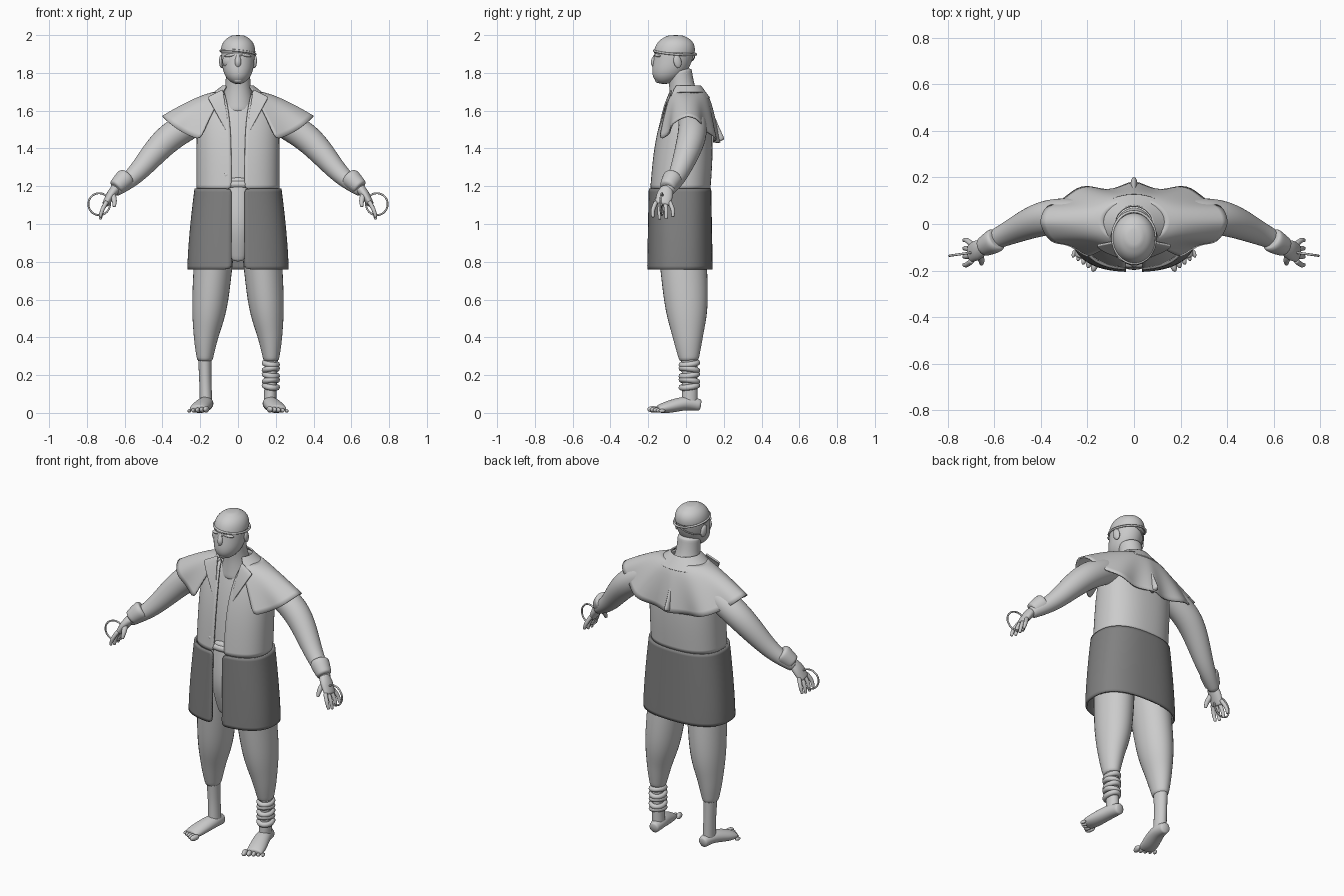
import bpy
import bmesh
from math import sin, cos, asin, pi, radians, copysign
from mathutils import Vector, Matrix, Euler

if "Cube" in bpy.data.objects:
    bpy.data.objects.remove(bpy.data.objects["Cube"], do_unlink=True)


def make_material(name, value):
    material = bpy.data.materials.new(name)
    material.use_nodes = True
    colour = (value, value, value, 1)
    material.diffuse_color = colour
    material.node_tree.nodes["Principled BSDF"].inputs["Base Color"].default_value = colour
    return material


LIGHT = make_material("light grey", 0.6)
DARK = make_material("dark grey", 0.22)


def finish(name, bm, material=LIGHT, mirror=False, thickness=0, levels=1):
    """Turn a bmesh into a smooth object with the usual modifiers."""
    bmesh.ops.recalc_face_normals(bm, faces=bm.faces)
    mesh = bpy.data.meshes.new(name)
    bm.to_mesh(mesh)
    bm.free()
    mesh.materials.append(material)
    mesh.shade_smooth()
    obj = bpy.data.objects.new(name, mesh)
    bpy.context.collection.objects.link(obj)
    if mirror:
        obj.modifiers.new("mirror", "MIRROR")
    subdivision = obj.modifiers.new("smooth", "SUBSURF")
    subdivision.levels = subdivision.render_levels = levels
    if thickness:
        solid = obj.modifiers.new("thickness", "SOLIDIFY")
        solid.thickness = thickness
        solid.offset = 0


def bridge(bm, rows, closed=False):
    """Join rows of vertices with quads."""
    for low, high in zip(rows, rows[1:]):
        count = len(low)
        for i in range(count if closed else count - 1):
            j = (i + 1) % count
            bm.faces.new((low[i], low[j], high[j], high[i]))


def fractions(count):
    return [i / count for i in range(count + 1)]


def shell(name, bottom, top, rule, power=1.0, solid=False, **options):
    """Level rings; rule(t) gives centre y, x radius, y radius and half front gap."""
    bm = bmesh.new()
    rows = []
    for t in fractions(12):
        centre, wide, deep, gap = rule(t)
        start = asin((gap / wide) ** (1 / power))
        row = []
        for u in fractions(40):
            angle = start + 2 * (pi - start) * u
            x = copysign(wide * abs(sin(angle)) ** power, sin(angle))
            y = centre - copysign(deep * abs(cos(angle)) ** power, cos(angle))
            row.append(bm.verts.new((x, y, bottom + (top - bottom) * t)))
        rows.append(row)
    bridge(bm, rows)
    if solid:
        bmesh.ops.remove_doubles(bm, verts=bm.verts, dist=0.0001)
        bmesh.ops.holes_fill(bm, edges=bm.edges)
    finish(name, bm, **options)


def smooth_path(points):
    """Curve passing through every point, radius included."""
    points = [Vector(p) for p in points]
    padded = points[:1] + points + points[-1:]
    path = []
    for a, b, c, d in zip(padded, padded[1:], padded[2:], padded[3:]):
        for t in fractions(4)[:-1]:
            path.append(b + t / 2 * (c - a + t * (2 * a - 5 * b + 4 * c - d + t * (3 * b - 3 * c + d - a))))
    return path + points[-1:]


def tube(name, points, flat=(1, 1), across=(0, 1, 0), **options):
    """Capped tube through (x, y, z, radius); flat scales the second radius from start to end."""
    bm = bmesh.new()
    rows = []
    path = smooth_path(points)
    last = len(path) - 1
    for i, point in enumerate(path):
        tangent = (path[min(i + 1, last)] - path[max(i - 1, 0)]).xyz.normalized()
        side = tangent.cross(Vector(across)).normalized()
        other = side.cross(tangent) * (flat[0] + (flat[1] - flat[0]) * i / last)
        turns = [2 * pi * u for u in fractions(16)[:-1]]
        rows.append([bm.verts.new(point.xyz + point.w * (side * cos(a) + other * sin(a))) for a in turns])
    bridge(bm, rows, closed=True)
    bm.faces.new(rows[0])
    bm.faces.new(rows[-1])
    finish(name, bm, **options)


def rotation(turn):
    return Euler([radians(angle) for angle in turn]).to_matrix().to_4x4()


def blob(name, centre, radii, turn=(0, 0, 0), **options):
    bm = bmesh.new()
    matrix = Matrix.Translation(centre) @ rotation(turn) @ Matrix.Diagonal((*radii, 1))
    bmesh.ops.create_uvsphere(bm, u_segments=16, v_segments=10, radius=1, matrix=matrix)
    finish(name, bm, **options)


def hoop(name, centre, wide, deep, wire, turn=(0, 0, 0), **options):
    bm = bmesh.new()
    matrix = Matrix.Translation(centre) @ rotation(turn)
    rows = []
    for u in fractions(32)[:-1]:
        out = Vector((cos(2 * pi * u), sin(2 * pi * u), 0))
        rim = Vector((wide * out.x, deep * out.y, 0))
        turns = [2 * pi * v for v in fractions(8)[:-1]]
        rows.append([bm.verts.new(matrix @ (rim + wire * (out * cos(a) + Vector((0, 0, sin(a)))))) for a in turns])
    bridge(bm, rows + rows[:1], closed=True)
    finish(name, bm, levels=0, **options)


def cloth(name, rule, **options):
    """Sheet from rule(s, t), with s running outward and t along the hem."""
    bm = bmesh.new()
    bridge(bm, [[bm.verts.new(rule(s, t)) for t in fractions(24)] for s in fractions(6)])
    finish(name, bm, thickness=.008, **options)


# Head and face
def head_rule(t):
    size = max(1 - abs(2 * t - 1) ** 3, .08) ** .5 * (.8 + .2 * t)
    return -.055 - .06 * (1 - t) ** 2, .096 * size, .114 * size, 0


def scarf_rule(t):
    centre, wide, deep, gap = head_rule(.62 + .38 * t)
    return centre, wide + .004, deep + .004, gap


shell("head", 1.74, 1.995, head_rule, solid=True)
shell("head_scarf", 1.9, 2, scarf_rule, solid=True)
tube("neck", [(0, 0, 1.6, .1), (0, -.02, 1.72, .07), (0, -.035, 1.82, .066)])
tube("nose", [(0, -.155, 1.9, .01), (0, -.17, 1.86, .017), (0, -.162, 1.835, .015)])
blob("brow", (.04, -.15, 1.893), (.034, .014, .009), (0, 8, 20), mirror=True)
blob("left_eye", (.038, -.15, 1.875), (.016, .008, .008), (0, 0, 18))
blob("cheek", (.045, -.125, 1.84), (.025, .02, .022), mirror=True)
blob("upper_lip", (0, -.16, 1.81), (.027, .01, .006))
blob("lower_lip", (0, -.157, 1.797), (.023, .01, .007))
blob("chin", (0, -.145, 1.765), (.028, .02, .02))
blob("ear", (.088, -.045, 1.86), (.012, .022, .036), (12, 0, 14), mirror=True)
blob("eye_cover", (-.046, -.13, 1.866), (.042, .026, .036), (0, -35, -22))
hoop("scarf_band", (0, -.058, 1.908), .093, .112, .006, (-5, 6, 0))
hoop("eye_strap", (0, -.062, 1.885), .09, .106, .004, (0, -28, 0))


# Body, vest and coat skirt
def vest_rule(t):
    return .04 * t - .03, .215 * (1 - .6 * t ** 8), .155 * (1 - .5 * t ** 3), .035 + .04 * t ** 4


def chest_rule(t):
    centre, wide, deep, gap = vest_rule(t)
    return centre, wide * .9, deep * .9, 0


def skirt_rule(t):
    return -.032, .263 - .038 * t ** 1.5, .168 - .008 * t, .034


def collar_rule(t):
    return .01 - .01 * t, .165 - .085 * t, .115 - .038 * t, .1 - .04 * t


shell("chest", 1.1, 1.69, chest_rule, solid=True)
shell("vest", 1.185, 1.71, vest_rule, power=.85, thickness=.01)
shell("coat_skirt", .76, 1.187, skirt_rule, power=.8, thickness=.012, material=DARK)
shell("collar", 1.665, 1.73, collar_rule, thickness=.008)
tube("loin_cloth", [(0, -.155, 1.25, .05), (0, -.178, 1, .05), (0, -.13, .8, .035)], flat=(.4, .4))
hoop("waist_sash", (0, -.03, 1.21), .19, .14, .02)
for height, depth in ((1.48, -.14), (1.38, -.155), (1.26, -.175)):
    blob("button", (-.062, depth, height), (.012, .007, .012))


# Lapels taper down the front opening
def lapel_rule(s, t):
    width = .08 * s * (1 - t)
    return .08 - .04 * t + width, -.075 - .075 * t ** .7 - .2 * width, 1.71 - .26 * t - .5 * width


cloth("lapel", lapel_rule, mirror=True)


# Shoulder cape with rippled hem, swept from front to back
def cape_rule(s, t):
    angle = radians(30 + 150 * t)
    ripple = 1 + .13 * s * s * cos(9 * (angle - radians(145)))
    drop = .265 - .14 * sin(angle) ** 3
    x = (.13 + .27 * s) * sin(angle)
    y = .01 - (.09 + .07 * s ** .7) * ripple * cos(angle)
    return x, y, 1.695 - drop * s ** 1.3


cloth("shoulder_cape", cape_rule, mirror=True)
tube("cape_pleat", [(0, .115, 1.65, .008), (0, .14, 1.56, .01), (0, .178, 1.435, .016)], flat=(1, 2))

# Arms, cuffs and hoops
tube("arm", [(.13, .03, 1.59, .07), (.36, .03, 1.46, .078), (.54, -.04, 1.265, .052), (.66, -.1, 1.17, .032)],
     mirror=True)
tube("cuff", [(.587, -.065, 1.25, .044), (.6, -.073, 1.238, .054), (.65, -.1, 1.19, .042)], mirror=True)
hoop("hand_hoop", (.735, -.128, 1.105), .058, .058, .005, (90, 0, -8), mirror=True)

# Hands
tube("palm", [(.645, -.1, 1.19, .026), (.672, -.112, 1.155, .025), (.704, -.125, 1.1, .018)],
     flat=(1.2, 2.3), mirror=True)
for i in range(4):
    y = -.157 + .023 * i
    spread = .012 * (i - 1.5)
    tip = 1.018 + .012 * abs(i - 1.4)
    tube("finger", [(.694, y, 1.12, .012), (.718, y + spread, 1.075, .011), (.73, y + spread, tip, .008)],
         mirror=True)
tube("thumb", [(.665, -.125, 1.16, .017), (.655, -.155, 1.125, .014), (.655, -.172, 1.09, .008)], mirror=True)

# Trousers, shins and ankle wraps
tube("trouser_leg", [(.115, -.03, 1, .11), (.147, 0, .6, .098), (.17, .01, .4, .066), (.176, .016, .27, .04)],
     flat=(1.2, 1.25), mirror=True)
tube("shin", [(.176, .016, .32, .038), (.173, .02, .17, .033), (.168, .018, .02, .035)],
     flat=(1.25, 1.25), mirror=True)
for i in range(5):
    tilt = 8 * (-1) ** i
    hoop("ankle_wrap", (.174, .018, .14 + .03 * i), .033, .042, .016, (tilt, tilt, 0))

# Bare feet
tube("foot", [(.163, .08, .04, .028), (.172, 0, .05, .043), (.2, -.1, .03, .05), (.212, -.15, .02, .045)],
     flat=(1.1, .4), across=(0, 0, 1), mirror=True)
for i in range(5):
    size = .019 - .002 * i
    blob("toe", (.168 + .0225 * i, -.175 + .012 * i, size), (.8 * size, 1.7 * size, .9 * size), (0, 0, 16),
         mirror=True)
